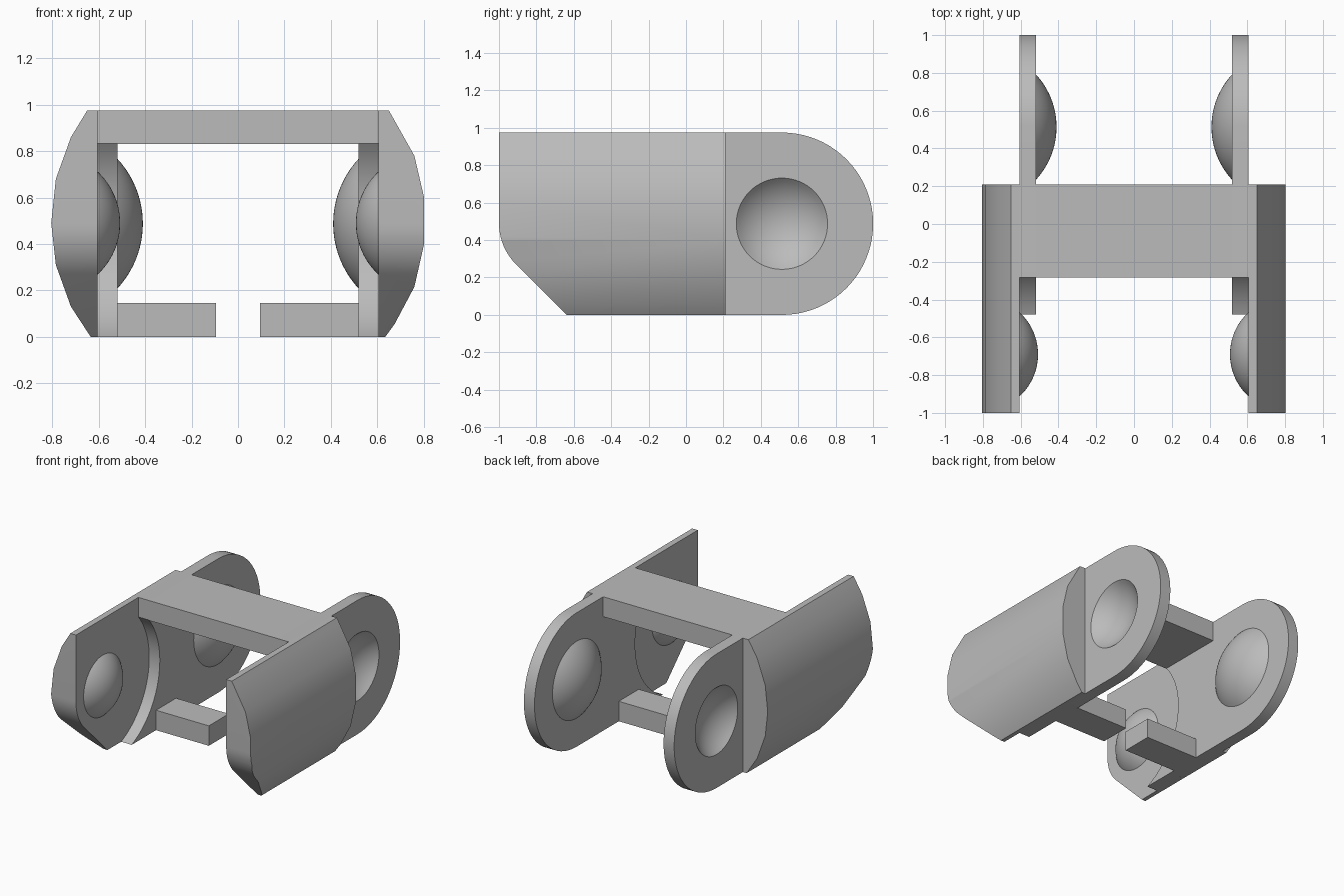
import bpy
import bmesh
from math import cos, sin, radians, acos
from mathutils import Vector

if "Cube" in bpy.data.objects:
    bpy.data.objects.remove(bpy.data.objects["Cube"])

grey = bpy.data.materials.new("plain_grey")
grey.use_nodes = True
COLOUR = (0.5, 0.5, 0.5, 1)
grey.diffuse_color = COLOUR
grey.node_tree.nodes["Principled BSDF"].inputs["Base Color"].default_value = COLOUR


def finish(name, bm):
    bmesh.ops.recalc_face_normals(bm, faces=bm.faces)
    mesh = bpy.data.meshes.new(name)
    bm.to_mesh(mesh)
    bm.free()
    mesh.materials.append(grey)
    obj = bpy.data.objects.new(name, mesh)
    bpy.context.collection.objects.link(obj)
    return obj


def prism(name, points, depth):
    """Extrude a closed outline of 3D points along a vector."""
    bm = bmesh.new()
    face = bm.faces.new([bm.verts.new(p) for p in points])
    new = bmesh.ops.extrude_face_region(bm, geom=[face])["geom"]
    verts = [g for g in new if isinstance(g, bmesh.types.BMVert)]
    bmesh.ops.translate(bm, vec=depth, verts=verts)
    return finish(name, bm)


def box(name, lo, hi):
    (x0, y0, z0), (x1, y1, z1) = lo, hi
    base = [(x0, y0, z0), (x1, y0, z0), (x1, y1, z0), (x0, y1, z0)]
    return prism(name, base, (0, 0, z1 - z0))


def arc(cy, cz, r, start, end, steps):
    """Points (y, z) on an arc, angles in degrees."""
    angles = [radians(start + (end - start) * i / steps) for i in range(steps + 1)]
    return [(cy + r * cos(a), cz + r * sin(a)) for a in angles]


def dome(name, side, apex, base, radius, cy, cz):
    """Spherical cap facing inward, its flat base buried at x = base."""
    centre = apex + radius
    limit = acos((centre - base) / radius)
    bm = bmesh.new()
    rows = [limit * i / 14 for i in range(15)]
    chain = [bm.verts.new((side * (centre - radius * cos(a)), cy + radius * sin(a), cz))
             for a in rows]
    chain.append(bm.verts.new((side * base, cy, cz)))
    edges = [bm.edges.new(pair) for pair in zip(chain, chain[1:])]
    bmesh.ops.spin(bm, geom=chain + edges, cent=(0, cy, cz), axis=(1, 0, 0),
                   angle=radians(360), steps=64)
    bmesh.ops.remove_doubles(bm, verts=bm.verts, dist=0.0001)
    return finish(name, bm)


def boolean(target, tool, operation):
    mod = target.modifiers.new(operation, "BOOLEAN")
    mod.operation = operation
    mod.object = tool
    mod.solver = "EXACT"
    graph = bpy.context.evaluated_depsgraph_get()
    mesh = bpy.data.meshes.new_from_object(target.evaluated_get(graph))
    target.modifiers.clear()
    target.data = mesh
    bpy.data.objects.remove(tool)


def smooth(obj):
    bpy.ops.object.select_all(action="DESELECT")
    obj.select_set(True)
    bpy.context.view_layer.objects.active = obj
    bpy.ops.object.shade_smooth_by_angle(angle=radians(30))


INNER, OUTER, TOP = 0.52, 0.605, 0.975
PIN_Y, PIN_Z = -0.69, 0.49
SOCKET_Y, SOCKET_Z = 0.513, 0.4875

# Bulged cross-sections (x, z) of the two cover plates
bulges = {
    "left": (1, [(0.65, TOP), (0.67, 0.94), (0.76, 0.78), (0.802, 0.6),
                 (0.802, 0.4), (0.76, 0.215), (0.675, 0.055), (0.635, 0)]),
    "right": (-1, [(0.65, TOP), (0.72, 0.86), (0.785, 0.68), (0.805, 0.49),
                   (0.785, 0.31), (0.72, 0.13), (0.635, 0)]),
}

for label, (side, bulge) in bulges.items():
    # Outer cover plate, trimmed by a rounded and chamfered nose
    section = [(OUTER, TOP)] + bulge + [(OUTER, 0)]
    cover = prism(label + "_outer_plate", [(side * x, -1.1, z) for x, z in section],
                  (0, 1.31, 0))
    nose = arc(PIN_Y, PIN_Z, 0.31, 180, 225, 10)
    outline = [(-1, 1.2)] + nose + [(-0.538, -0.1), (0.4, -0.1), (0.4, 1.2)]
    trim = prism("trim", [(side * 0.5, y, z) for y, z in outline], (side * 0.5, 0, 0))
    boolean(cover, trim, "INTERSECT")
    smooth(cover)

    # Pin dome on the inside of the cover
    smooth(dome(label + "_pin", side, 0.508, 0.63, 0.302, PIN_Y, PIN_Z))

    # Inner plate: hollowed front edge, round rear end
    hollow = arc(PIN_Y, PIN_Z, 0.533, -66.8, 40, 28)
    rear = arc(SOCKET_Y, SOCKET_Z, 0.4875, 90, -90, 40)
    outline = hollow + [(-0.282, TOP)] + rear
    plate = prism(label + "_inner_plate", [(side * INNER, y, z) for y, z in outline],
                  (side * (OUTER - INNER), 0, 0))

    # Socket: dome bulging inward with a matching dimple outside
    boolean(plate, dome("bulge", side, 0.41, 0.56, 0.411, SOCKET_Y, SOCKET_Z), "UNION")
    boolean(plate, dome("dimple", side, 0.495, 0.7, 0.326, SOCKET_Y, SOCKET_Z), "DIFFERENCE")
    smooth(plate)

    # Short tab at the bottom
    xs = sorted((side * 0.095, side * INNER))
    box(label + "_bottom_tab", (xs[0], -0.2, 0), (xs[1], 0.03, 0.145))

# Bridge joining both sides at the top
box("top_bridge", (-INNER, -0.282, 0.83), (INNER, 0.21, TOP))
